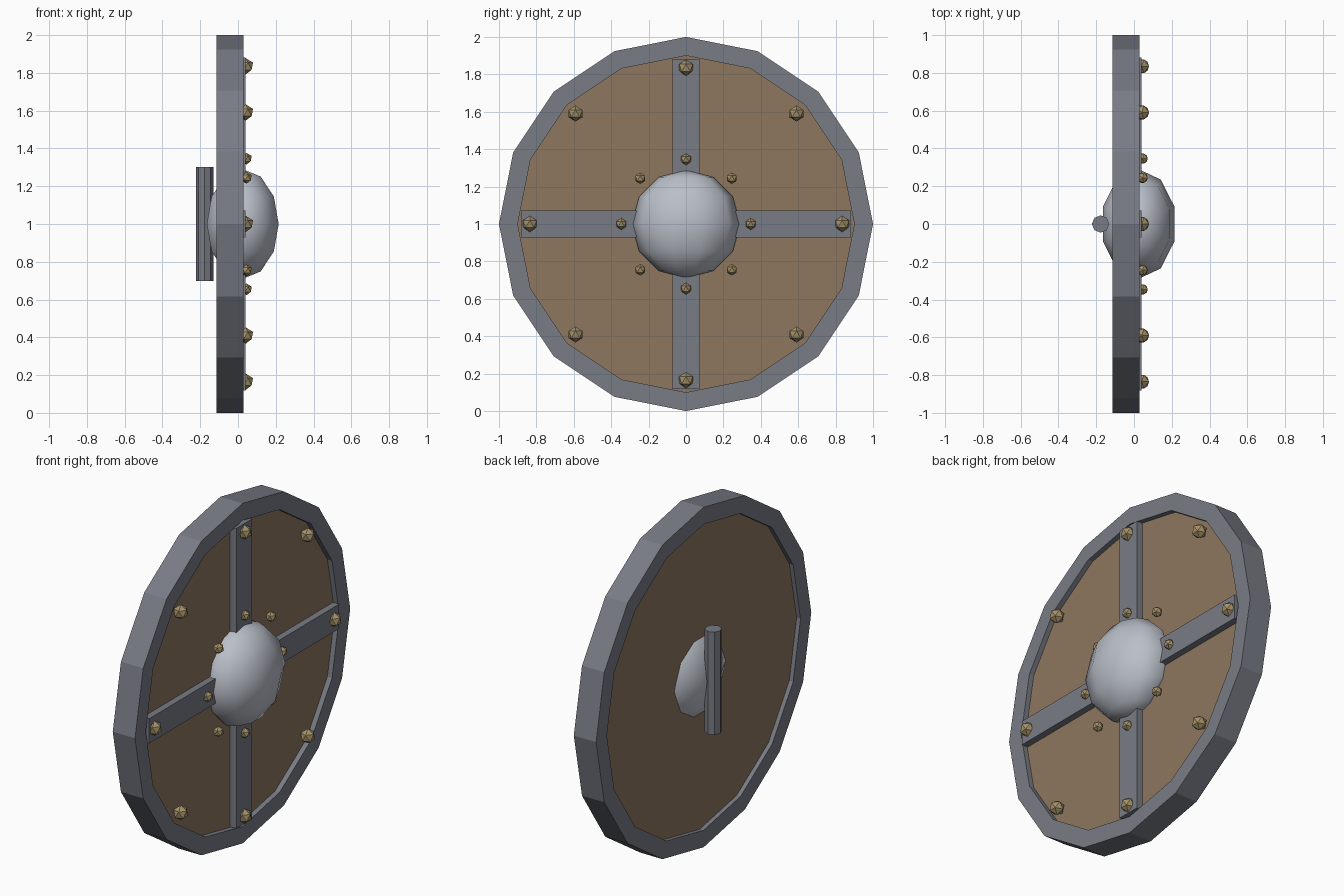
import bpy
import bmesh
from math import cos, sin, pi
from mathutils import Matrix, Vector

cube = bpy.data.objects.get("Cube")
if cube:
    bpy.data.objects.remove(cube, do_unlink=True)


def material(name, rgb):
    mat = bpy.data.materials.new(name)
    mat.use_nodes = True
    mat.diffuse_color = (*rgb, 1)
    mat.node_tree.nodes["Principled BSDF"].inputs["Base Color"].default_value = (*rgb, 1)
    return mat


STEEL = material("dark steel", (0.19, 0.20, 0.235))
WOOD = material("brown wood", (0.27, 0.185, 0.115))
BRIGHT = material("bright steel", (0.49, 0.52, 0.58))
BRASS = material("brass", (0.38, 0.29, 0.14))

CENTRE = Vector((0, 0, 1))
SIDES = 16
BACK, FRONT = -0.115, 0.03


def finish(bm, name, mat, offset=(0, 0, 0), smooth=False):
    """Turn a bmesh into an object placed relative to the shield centre."""
    bmesh.ops.recalc_face_normals(bm, faces=bm.faces[:])
    mesh = bpy.data.meshes.new(name)
    for face in bm.faces:
        face.smooth = smooth
    bm.to_mesh(mesh)
    bm.free()
    mesh.materials.append(mat)
    obj = bpy.data.objects.new(name, mesh)
    obj.location = CENTRE + Vector(offset)
    bpy.context.collection.objects.link(obj)
    return obj


def box(name, size, offset, mat):
    bm = bmesh.new()
    bmesh.ops.create_cube(bm, size=1)
    bmesh.ops.scale(bm, vec=size, verts=bm.verts[:])
    finish(bm, name, mat, offset)


# Rim: a rectangular section swept around the sixteen-sided outline
bm = bmesh.new()
section = [(BACK, 1.0), (FRONT, 1.0), (FRONT, 0.9), (BACK, 0.9)]
loops = []
for i in range(SIDES):
    a = 2 * pi * i / SIDES
    loops.append([bm.verts.new((x, r * cos(a), r * sin(a))) for x, r in section])
for i in range(SIDES):
    p, q = loops[i], loops[(i + 1) % SIDES]
    for k in range(4):
        n = (k + 1) % 4
        bm.faces.new((p[k], q[k], q[n], p[n]))
finish(bm, "rim", STEEL)

# Wooden board, tucked just inside the rim
bm = bmesh.new()
bmesh.ops.create_cone(bm, cap_ends=True, segments=SIDES, radius1=0.91, radius2=0.91,
                      depth=0.09, matrix=Matrix.Rotation(pi / 2, 4, "Y"))
finish(bm, "board", WOOD, (-0.045, 0, 0))

# Crossed metal straps
box("vertical_strap", (0.06, 0.145, 1.765), (0.01, 0, 0), STEEL)
box("horizontal_strap", (0.06, 1.765, 0.145), (0.0095, 0, 0), STEEL)

# Central boss: a flattened sphere passing through the board
bm = bmesh.new()
bmesh.ops.create_uvsphere(bm, u_segments=10, v_segments=6, radius=0.29)
bmesh.ops.scale(bm, vec=(0.69, 1, 1), verts=bm.verts[:])
finish(bm, "boss", BRIGHT, (0.025, 0, 0), smooth=True)

# Two rings of faceted rivets
for label, ring, size, x in (("outer", 0.835, 0.043, 0.041), ("inner", 0.346, 0.031, 0.045)):
    for i in range(8):
        a = i * pi / 4
        bm = bmesh.new()
        bmesh.ops.create_icosphere(bm, subdivisions=1, radius=size)
        finish(bm, f"{label}_rivet_{i + 1}", BRASS, (x, ring * cos(a), ring * sin(a)))

# Grip behind the boss
bm = bmesh.new()
bmesh.ops.create_cone(bm, cap_ends=True, segments=8, radius1=0.046, radius2=0.046, depth=0.605)
finish(bm, "grip", STEEL, (-0.177, 0, 0))
